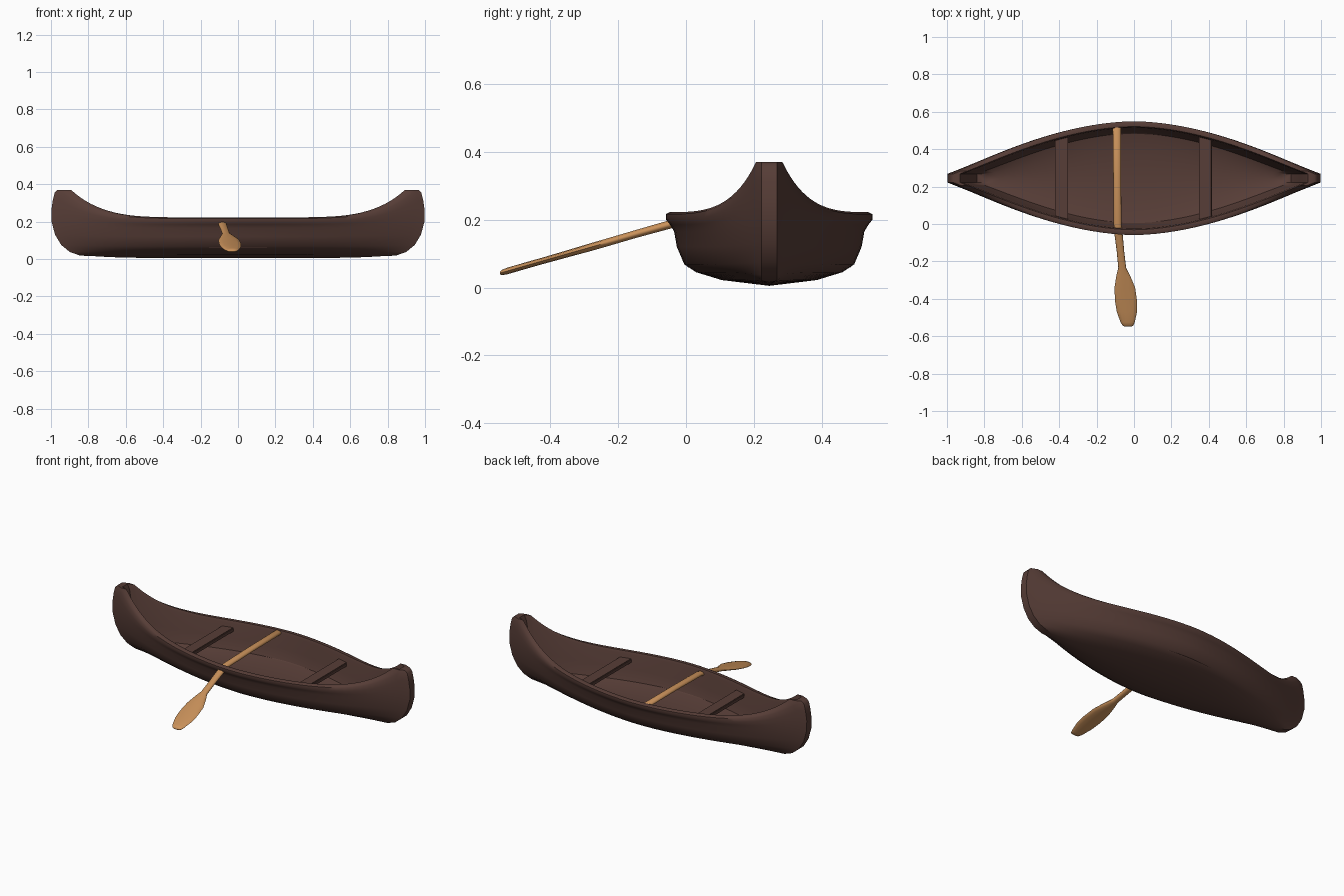
import bpy, bmesh, math

if "Cube" in bpy.data.objects:
    bpy.data.objects.remove(bpy.data.objects["Cube"])

CY = 0.245  # canoe centre line in y


def material(name, rgb):
    m = bpy.data.materials.new(name)
    m.diffuse_color = (*rgb, 1)
    m.use_nodes = True
    m.node_tree.nodes["Principled BSDF"].inputs["Base Color"].default_value = m.diffuse_color
    return m


HULL = material("dark brown wood", (0.095, 0.047, 0.038))
WOOD = material("light oak wood", (0.60, 0.29, 0.105))


def finish(name, bm, mat, angle=40):
    bmesh.ops.remove_doubles(bm, verts=bm.verts, dist=0.0003)
    bmesh.ops.recalc_face_normals(bm, faces=bm.faces)
    me = bpy.data.meshes.new(name)
    bm.to_mesh(me)
    bm.free()
    me.materials.append(mat)
    ob = bpy.data.objects.new(name, me)
    bpy.context.collection.objects.link(ob)
    bpy.ops.object.select_all(action='DESELECT')
    ob.select_set(True)
    bpy.context.view_layer.objects.active = ob
    bpy.ops.object.shade_smooth_by_angle(angle=math.radians(angle))
    return ob


# Hull levels from keel, over the rim, down to the inner floor:
# (height amidships, half width amidships, height at the stem, x at the stem)
LEVELS = [
    (0.005, 0.00, 0.015, 0.80), (0.022, 0.14, 0.020, 0.85),
    (0.045, 0.215, 0.038, 0.90), (0.068, 0.25, 0.075, 0.945),
    (0.12, 0.272, 0.13, 0.978), (0.165, 0.28, 0.20, 0.997),
    (0.185, 0.292, 0.26, 0.998), (0.20, 0.304, 0.315, 0.99),
    (0.216, 0.304, 0.355, 0.98), (0.222, 0.292, 0.37, 0.965),
    (0.220, 0.276, 0.37, 0.93), (0.205, 0.270, 0.34, 0.915),
    (0.12, 0.262, 0.17, 0.885), (0.06, 0.24, 0.06, 0.84),
    (0.035, 0.15, 0.045, 0.79), (0.030, 0.00, 0.042, 0.76),
]


def hull_point(level, s, side):
    zm, w, ze, xe = level
    a = abs(s)
    half = w * (1 - a ** 1.8) + (0.023 * a ** 6 if w else 0)
    z = zm + (ze - zm) * min(1, a / 0.96) ** 5.5
    return (s * xe, CY + side * half, z)


# hull
N = 56
stations = [math.sin(math.pi / 2 * (2 * i / N - 1)) for i in range(N + 1)]
bm = bmesh.new()
grid = {side: [[bm.verts.new(hull_point(l, s, side)) for s in stations] for l in LEVELS]
        for side in (1, -1)}
for side in (1, -1):
    g = grid[side]
    for j in range(len(LEVELS) - 1):
        for i in range(N):
            bm.faces.new((g[j][i], g[j][i + 1], g[j + 1][i + 1], g[j + 1][i]))
# stem faces closing both ends
for i in (0, N):
    for j in range(len(LEVELS) - 1):
        bm.faces.new((grid[1][j][i], grid[1][j + 1][i], grid[-1][j + 1][i], grid[-1][j][i]))
finish("hull", bm, HULL, 45)


# seats, trimmed to follow the hull sides
def seat(name, x):
    bm = bmesh.new()
    bmesh.ops.create_cube(bm, size=1)
    for v in bm.verts:
        px = x + v.co.x * 0.07
        half = 0.272 * (1 - abs(px) ** 1.8)
        v.co = (px, CY + (half if v.co.y > 0 else -half), 0.172 + v.co.z * 0.024)
    bmesh.ops.bevel(bm, geom=bm.edges[:], offset=0.004, segments=2, affect='EDGES')
    finish(name, bm, HULL)


seat("left_seat", -0.388)
seat("right_seat", 0.382)

# paddle: oval sections (x, y, z, half width, half thickness) from grip to blade tip
SECTIONS = [
    (-0.092, 0.52, 0.206, 0.018, 0.010), (-0.092, 0.515, 0.206, 0.022, 0.013),
    (-0.090, 0.25, 0.205, 0.021, 0.013), (-0.088, 0.0, 0.200, 0.021, 0.013),
    (-0.083, -0.05, 0.185, 0.022, 0.013), (-0.072, -0.15, 0.157, 0.020, 0.012),
    (-0.063, -0.235, 0.132, 0.021, 0.012), (-0.057, -0.28, 0.119, 0.038, 0.012),
    (-0.049, -0.34, 0.102, 0.055, 0.011), (-0.043, -0.41, 0.082, 0.059, 0.010),
    (-0.038, -0.47, 0.065, 0.054, 0.010), (-0.034, -0.525, 0.049, 0.038, 0.010),
    (-0.032, -0.543, 0.044, 0.028, 0.008), (-0.032, -0.547, 0.043, 0.022, 0.004),
]
bm = bmesh.new()
K = 14
rings = []
for x, y, z, w, t in SECTIONS:
    rings.append([bm.verts.new((x + w * math.cos(2 * math.pi * k / K), y,
                                z + t * math.sin(2 * math.pi * k / K))) for k in range(K)])
for a, b in zip(rings, rings[1:]):
    for k in range(K):
        bm.faces.new((a[k], a[(k + 1) % K], b[(k + 1) % K], b[k]))
bm.faces.new(rings[0])
bm.faces.new(rings[-1])
finish("paddle", bm, WOOD, 50)
